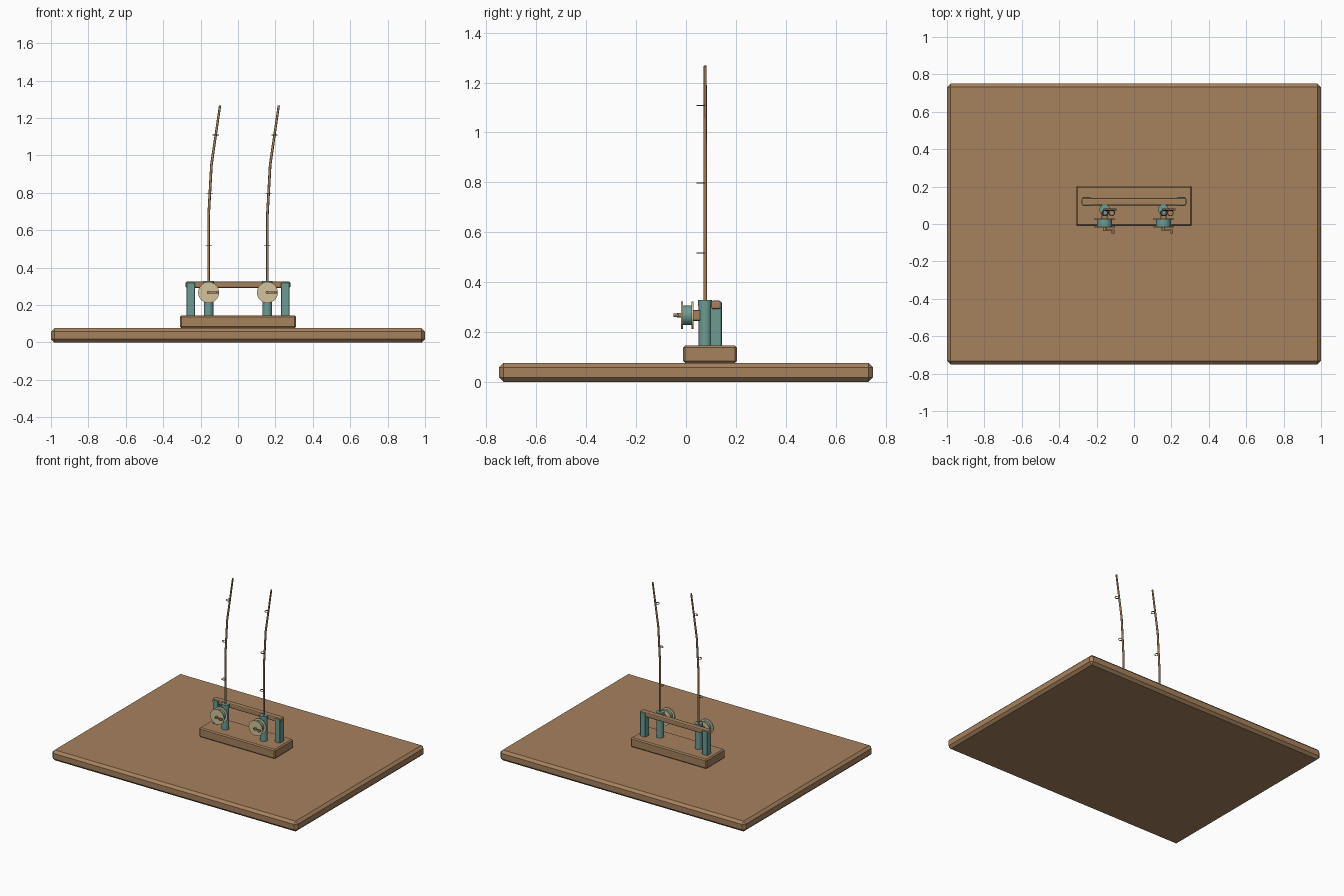
import bpy, math
from mathutils import Vector

if "Cube" in bpy.data.objects:
    bpy.data.objects.remove(bpy.data.objects["Cube"])


def material(name, rgb):
    m = bpy.data.materials.new(name)
    m.diffuse_color = (*rgb, 1)
    m.use_nodes = True
    m.node_tree.nodes["Principled BSDF"].inputs["Base Color"].default_value = m.diffuse_color
    return m


WOOD = material("wood", (0.38, 0.22, 0.11))
TEAL = material("teal", (0.15, 0.33, 0.29))
CREAM = material("cream", (0.65, 0.55, 0.34))
METAL = material("metal", (0.25, 0.2, 0.15))


def box(name, lo, hi, mat, bevel=0.0, segments=1):
    lo, hi = Vector(lo), Vector(hi)
    bpy.ops.mesh.primitive_cube_add(size=1, location=(lo + hi) / 2)
    o = bpy.context.object
    o.name = name
    o.scale = hi - lo
    bpy.ops.object.transform_apply(location=False, rotation=False, scale=True)
    o.data.materials.append(mat)
    if bevel:
        b = o.modifiers.new("bevel", 'BEVEL')
        b.width, b.segments = bevel, segments
    return o


def rod(name, a, b, r, mat, sides=24):
    a, b = Vector(a), Vector(b)
    bpy.ops.mesh.primitive_cylinder_add(vertices=sides, radius=r, depth=(b - a).length,
                                        location=(a + b) / 2)
    o = bpy.context.object
    o.name = name
    o.rotation_euler = (b - a).to_track_quat('Z', 'Y').to_euler()
    o.data.materials.append(mat)
    bpy.ops.object.shade_smooth_by_angle(angle=math.radians(35))
    return o


def pole(name, points, r, mat):
    c = bpy.data.curves.new(name, 'CURVE')
    c.dimensions = '3D'
    c.bevel_depth, c.bevel_resolution, c.use_fill_caps = r, 2, True
    s = c.splines.new('POLY')
    s.points.add(len(points) - 1)
    for p, (co, taper) in zip(s.points, points):
        p.co = (*co, 1)
        p.radius = taper
    c.materials.append(mat)
    o = bpy.data.objects.new(name, c)
    bpy.context.collection.objects.link(o)


# ground board and rack base
box("board", (-1, -0.75, 0), (1, 0.75, 0.076), WOOD, 0.018)
box("rack_base", (-0.31, -0.012, 0.076), (0.31, 0.204, 0.145), WOOD, 0.008)

# end posts and top rail
for side, s in (("left", -1), ("right", 1)):
    box(side + "_post", (s * 0.2525 - 0.022, 0.096, 0.14),
        (s * 0.2525 + 0.022, 0.144, 0.321), TEAL, 0.003)
box("top_rail", (-0.28, 0.1, 0.291), (0.28, 0.14, 0.326), WOOD, 0.008, 2)

# two identical fishing rods with holder tubes and reels
Y, Z = 0.077, 0.267
for side, x in (("left", -0.157), ("right", 0.157)):
    rod(side + "_holder_tube", (x, Y, 0.14), (x, Y, 0.31), 0.026, TEAL)
    rod(side + "_holder_collar", (x, Y, 0.305), (x, Y, 0.329), 0.028, TEAL)
    pole(side + "_rod", [((x, Y, 0.3), 1), ((x, Y, 0.68), 1),
                         ((x + 0.015, Y, 0.95), 1), ((x + 0.061, Y, 1.267), 0.85)],
         0.007, WOOD)

    # line guides
    for i, (dx, z) in enumerate(((0, 0.517), (0.006, 0.797), (0.038, 1.109))):
        bpy.ops.mesh.primitive_torus_add(major_radius=0.015, minor_radius=0.0025,
                                         major_segments=20, minor_segments=6,
                                         location=(x + dx, Y - 0.018, z))
        g = bpy.context.object
        g.name = f"{side}_line_guide_{i + 1}"
        g.data.materials.append(METAL)
        bpy.ops.object.shade_smooth_by_angle(angle=math.radians(60))

    # reel: bracket, spool, flanges and crank
    box(side + "_reel_bracket", (x - 0.016, 0.026, Z - 0.022), (x + 0.016, 0.062, Z + 0.022),
        WOOD, 0.003)
    rod(side + "_spool", (x, -0.016, Z), (x, 0.026, Z), 0.04, TEAL, 32)
    rod(side + "_front_flange", (x, -0.02, Z), (x, -0.013, Z), 0.056, CREAM, 32)
    rod(side + "_back_flange", (x, 0.023, Z), (x, 0.03, Z), 0.056, CREAM, 32)
    rod(side + "_crank_axle", (x, -0.036, Z), (x, -0.018, Z), 0.009, WOOD, 16)
    box(side + "_crank_arm", (x - 0.008, -0.037, Z - 0.005), (x + 0.052, -0.03, Z + 0.005), WOOD)
    rod(side + "_crank_knob", (x + 0.045, -0.05, Z), (x + 0.045, -0.032, Z), 0.007, WOOD, 16)
